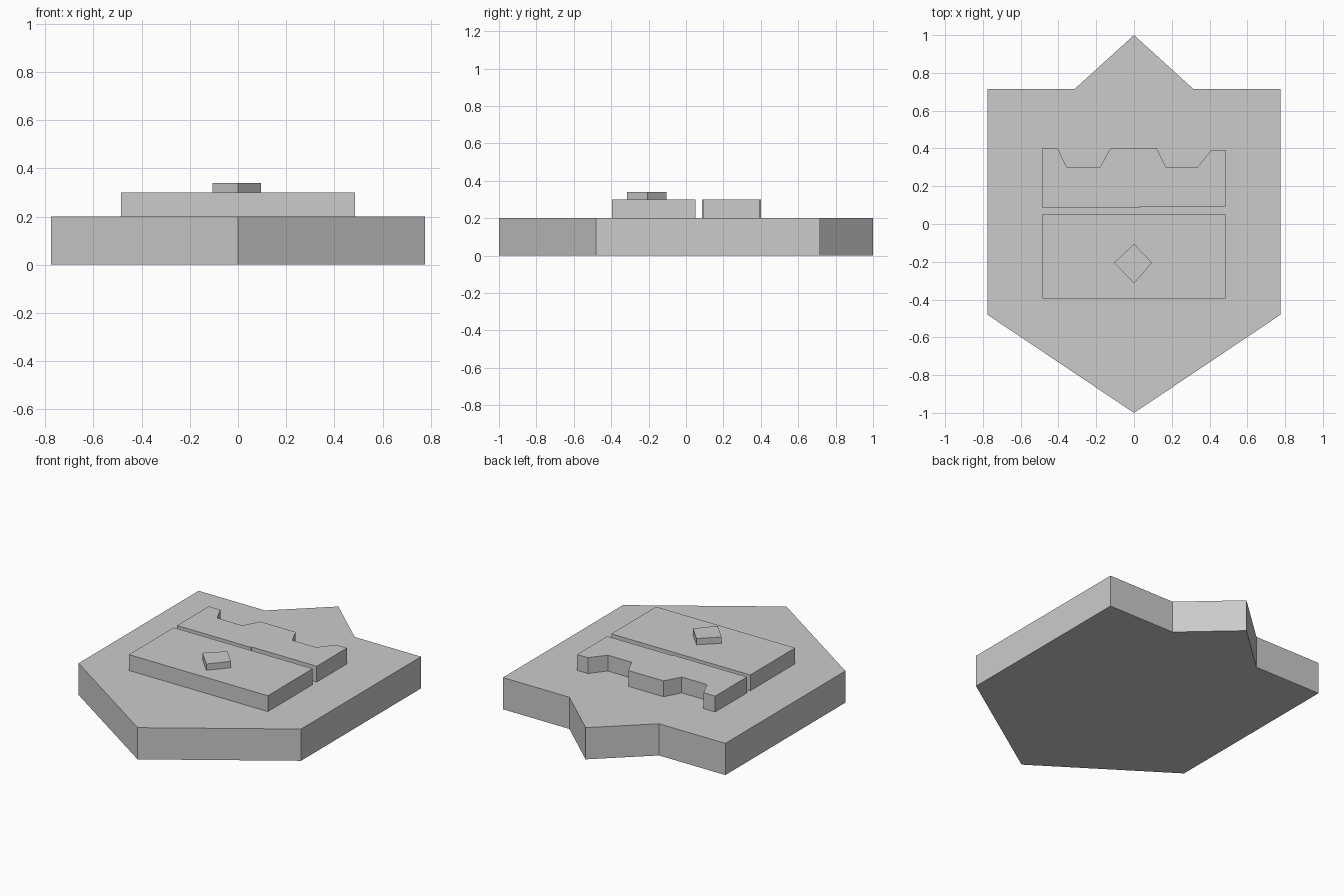
import bpy
import bmesh

cube = bpy.data.objects.get("Cube")
if cube:
    bpy.data.objects.remove(cube, do_unlink=True)

# One plain stone colour throughout
grey = bpy.data.materials.new("plain_grey")
grey.use_nodes = True
colour = (0.6, 0.6, 0.6, 1)
grey.diffuse_color = colour
grey.node_tree.nodes["Principled BSDF"].inputs["Base Color"].default_value = colour


def slab(name, outline, bottom, top):
    """Extrude a flat outline into a solid slab."""
    bm = bmesh.new()
    face = bm.faces.new([bm.verts.new((x, y, bottom)) for x, y in outline])
    raised = bmesh.ops.extrude_face_region(bm, geom=[face], use_keep_orig=True)
    for v in raised["geom"]:
        if isinstance(v, bmesh.types.BMVert):
            v.co.z = top
    bmesh.ops.recalc_face_normals(bm, faces=bm.faces)
    mesh = bpy.data.meshes.new(name)
    bm.to_mesh(mesh)
    bm.free()
    mesh.materials.append(grey)
    obj = bpy.data.objects.new(name, mesh)
    bpy.context.collection.objects.link(obj)
    return obj


# Shield base with a pointed crest
half = [(0.776, -0.48), (0.776, 0.716), (0.313, 0.716)]
mirrored = [(-x, y) for x, y in reversed(half)]
slab("shield_base", [(0, -1)] + half + [(0, 1)] + mirrored, 0, 0.2)

# Chest body
slab("chest_body", [(-0.485, -0.395), (0.485, -0.395),
                    (0.485, 0.052), (-0.485, 0.052)], 0.2, 0.3)

# Notched lid, slightly uneven from side to side
slab("notched_lid", [(-0.485, 0.085), (0.03, 0.085), (0.03, 0.092), (0.485, 0.092),
                     (0.485, 0.393), (0.41, 0.393), (0.335, 0.3), (0.17, 0.3),
                     (0.12, 0.402), (-0.125, 0.402), (-0.18, 0.3), (-0.355, 0.3),
                     (-0.405, 0.402), (-0.485, 0.402)], 0.2, 0.3)

# Diamond clasp
slab("diamond_clasp", [(0, -0.315), (0.095, -0.205),
                       (0, -0.105), (-0.105, -0.205)], 0.3, 0.34)
